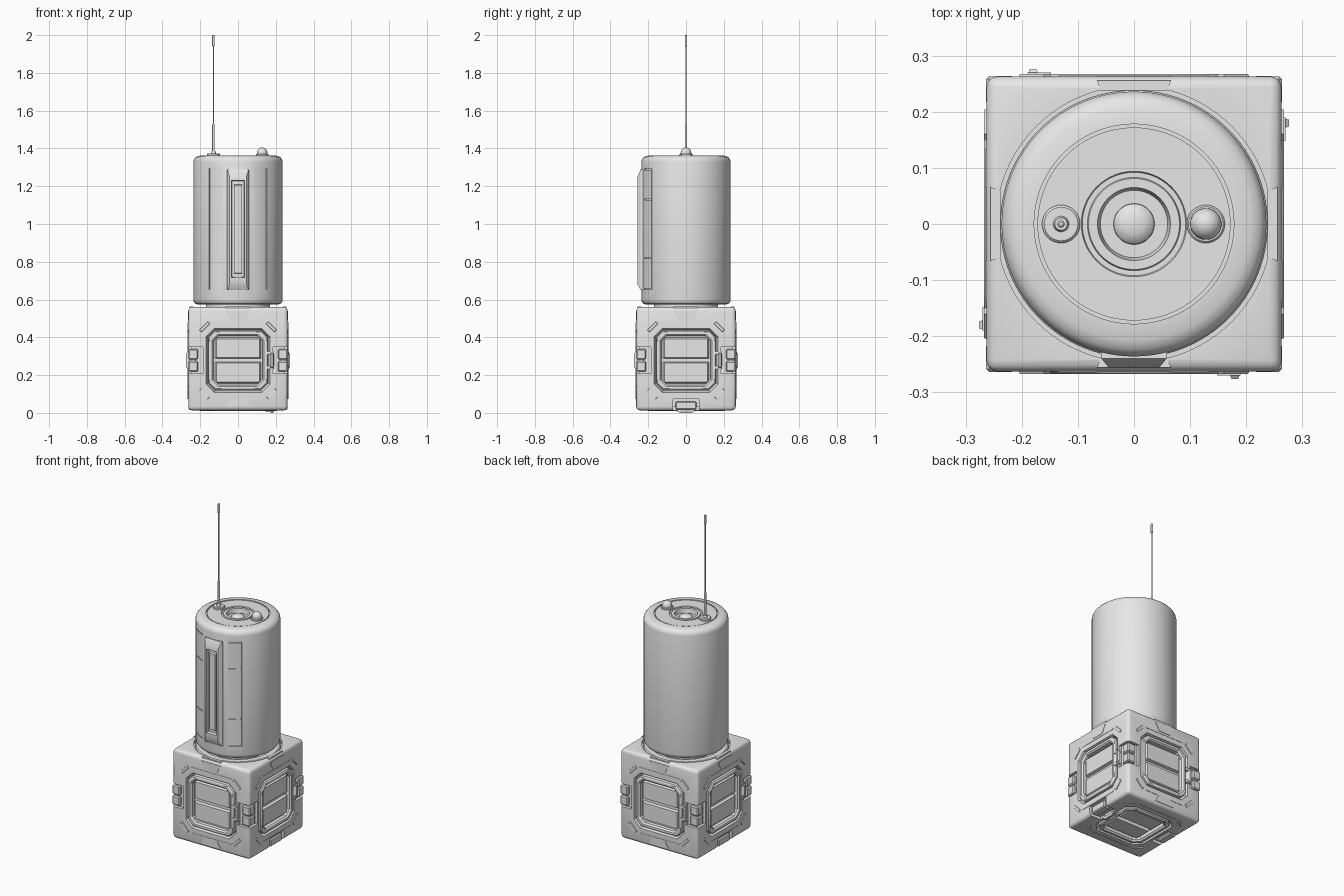
import bpy, bmesh, math
from mathutils import Matrix, Vector

old = bpy.data.objects.get("Cube")
if old:
    bpy.data.objects.remove(old, do_unlink=True)

grey = bpy.data.materials.new("light_grey")
grey.use_nodes = True
grey.diffuse_color = (0.8, 0.8, 0.8, 1)
grey.node_tree.nodes["Principled BSDF"].inputs["Base Color"].default_value = (0.8, 0.8, 0.8, 1)


def finish(bm, name, angle=30):
    bmesh.ops.recalc_face_normals(bm, faces=bm.faces)
    mesh = bpy.data.meshes.new(name)
    bm.to_mesh(mesh)
    bm.free()
    mesh.materials.append(grey)
    obj = bpy.data.objects.new(name, mesh)
    bpy.context.collection.objects.link(obj)
    smooth(obj, angle)
    return obj


def smooth(obj, angle=30):
    bpy.ops.object.select_all(action="DESELECT")
    obj.select_set(True)
    bpy.context.view_layer.objects.active = obj
    bpy.ops.object.shade_smooth_by_angle(angle=math.radians(angle))


def cut(obj, bm):
    cutter = finish(bm, "cutter")
    cutter.hide_render = True
    mod = obj.modifiers.new("cut", "BOOLEAN")
    mod.operation, mod.solver, mod.object = "DIFFERENCE", "EXACT", cutter
    mod.use_self = True
    bpy.context.view_layer.objects.active = obj
    bpy.ops.object.modifier_apply(modifier="cut")
    bpy.data.objects.remove(cutter, do_unlink=True)
    smooth(obj)


def octagon(w, h, c):
    return [(w - c, -h), (w, c - h), (w, h - c), (w - c, h),
            (c - w, h), (-w, h - c), (-w, c - h), (c - w, -h)]


def rect(u0, u1, v0, v1):
    return [(u0, v0), (u1, v0), (u1, v1), (u0, v1)]


def prism(bm, M, low, d0, d1, high=None):
    """Solid between polygon low at depth d0 and polygon high at depth d1."""
    a = [bm.verts.new(M @ Vector((u, v, d0))) for u, v in low]
    b = [bm.verts.new(M @ Vector((u, v, d1))) for u, v in (high or low)]
    bm.faces.new(a[::-1])
    bm.faces.new(b)
    for i in range(len(a)):
        j = (i + 1) % len(a)
        bm.faces.new((a[i], a[j], b[j], b[i]))


def frame(bm, M, loops):
    """Closed frame swept through a list of (polygon, depth) loops."""
    rows = [[bm.verts.new(M @ Vector((u, v, d))) for u, v in p] for p, d in loops]
    for r, row in enumerate(rows):
        nxt = rows[(r + 1) % len(rows)]
        for i in range(len(row)):
            j = (i + 1) % len(row)
            bm.faces.new((row[i], row[j], nxt[j], nxt[i]))


def lathe(name, profile, x=0, n=96):
    bm = bmesh.new()
    vs = [bm.verts.new((r, 0, z)) for r, z in profile]
    edges = [bm.edges.new(p) for p in zip(vs, vs[1:])]
    bmesh.ops.spin(bm, geom=vs + edges, cent=(0, 0, 0), axis=(0, 0, 1),
                   angle=math.tau, steps=n, use_duplicate=False)
    bmesh.ops.remove_doubles(bm, verts=bm.verts, dist=1e-5)
    bmesh.ops.translate(bm, verts=bm.verts, vec=(x, 0, 0))
    return finish(bm, name) if name else bm


# Local frames: u across, v up, d outwards
FRONT = Matrix.Rotation(math.pi / 2, 4, "X")
SIDES = [Matrix.Translation((0, 0, 0.278)) @ Matrix.Rotation(k * math.pi / 2, 4, "Z") @ FRONT
         for k in range(4)]
BOTTOM = Matrix.Translation((0, 0, 0.276)) @ Matrix.Rotation(math.pi, 4, "X")
FACES = SIDES + [BOTTOM]

# Base block with rounded edges, panel recesses, edge notches and round seat
bm = bmesh.new()
bmesh.ops.create_cube(bm, size=1)
bmesh.ops.scale(bm, vec=(0.526, 0.526, 0.547), verts=bm.verts)
bmesh.ops.translate(bm, vec=(0, 0, 0.2865), verts=bm.verts)
bmesh.ops.bevel(bm, geom=bm.edges[:], offset=0.02, segments=3, profile=0.5, affect="EDGES")
base = finish(bm, "base_block")
cut(base, lathe(None, [(0, 0.545), (0.246, 0.545), (0.246, 0.6), (0, 0.6)]))
for i, M in enumerate(FACES):
    bm = bmesh.new()
    prism(bm, M, octagon(0.16, 0.16, 0.04), 0.235, 0.27, octagon(0.172, 0.172, 0.045))
    cut(base, bm)
    bm = bmesh.new()
    for s in (-1, 1):
        prism(bm, M, rect(s * 0.185, s * 0.3, -0.07, 0.07), 0.245, 0.3)
    if i in (1, 3):
        prism(bm, M, rect(-0.07, 0.07, -0.3, -0.205), 0.245, 0.3)
    cut(base, bm)

# Panel frames, slats and trim on every exposed face of the block
frames, slats, trim, handles = (bmesh.new() for _ in range(4))
for i, M in enumerate(FACES):
    frame(frames, M, [(octagon(0.158, 0.158, 0.038), 0.23), (octagon(0.156, 0.156, 0.037), 0.262),
                      (octagon(0.15, 0.15, 0.035), 0.267), (octagon(0.138, 0.138, 0.032), 0.267),
                      (octagon(0.13, 0.13, 0.03), 0.258), (octagon(0.13, 0.13, 0.03), 0.23)])
    for s in (-1, 1):
        prism(slats, M, rect(-0.124, 0.124, s * 0.008, s * 0.124), 0.23, 0.252,
              rect(-0.114, 0.114, s * 0.014, s * 0.114))
        # Diagonal corner bars and thin edge strips
        for t in (-1, 1):
            R = M @ Matrix.Translation((s * 0.177, t * 0.177, 0)) @ Matrix.Rotation(-s * t * math.pi / 4, 4, "Z")
            prism(trim, R, rect(-0.036, 0.036, -0.011, 0.011), 0.255, 0.267, rect(-0.03, 0.03, -0.007, 0.007))
        prism(trim, M, rect(-0.135, 0.135, s * 0.198, s * 0.204), 0.255, 0.265)
    # Tapered tabs on the upper and lower edges
    if i < 4:
        prism(trim, M, [(-0.04, 0.212), (0.04, 0.212), (0.066, 0.262), (-0.066, 0.262)], 0.25, 0.2655)
        if i in (0, 2):
            prism(trim, M, [(-0.066, -0.245), (0.066, -0.245), (0.04, -0.2), (-0.04, -0.2)], 0.25, 0.2655)
        top = Matrix.Rotation(i * math.pi / 2, 4, "Z")
        prism(trim, top, [(-0.066, -0.256), (0.066, -0.256), (0.06, -0.238), (-0.06, -0.238)], 0.54, 0.562)
    # Grab handle beside the panel
    prism(handles, M, rect(0.168, 0.19, -0.045, 0.045), 0.262, 0.276, rect(0.174, 0.186, -0.035, 0.035))
    for s in (-1, 1):
        prism(handles, M, rect(0.148, 0.19, s * 0.03, s * 0.046), 0.25, 0.27)
finish(frames, "panel_frames")
finish(slats, "panel_slats")
finish(trim, "block_trim")
finish(handles, "panel_handles")

# Latches in the edge notches
bm = bmesh.new()
for M in SIDES:
    for v in (-0.032, 0.032):
        prism(bm, M, rect(0.212, 0.264, v - 0.028, v + 0.028), 0.212, 0.264)
    prism(bm, M, rect(0.222, 0.256, -0.06, 0.06), 0.222, 0.256)
for s in (-1, 1):
    prism(bm, BOTTOM, rect(s * 0.215, s * 0.262, -0.055, 0.055), 0.215, 0.26)
bmesh.ops.bevel(bm, geom=bm.edges[:], offset=0.006, segments=1, affect="EDGES")
finish(bm, "edge_latches")

# Neck and seating ring
lathe("neck", [(0, 0.54), (0.17, 0.54), (0.17, 0.58), (0, 0.58)])
lathe("seat_ring", [(0.2, 0.54), (0.238, 0.54), (0.238, 0.552), (0.232, 0.557), (0.2, 0.557), (0.2, 0.54)])

# Main canister with a stepped lid
canister = lathe("canister", [
    (0, 0.573), (0.212, 0.573), (0.226, 0.578), (0.234, 0.589), (0.236, 0.6),
    (0.236, 1.33), (0.233, 1.343), (0.224, 1.354), (0.208, 1.361), (0.178, 1.363),
    (0.178, 1.354), (0.172, 1.354), (0.172, 1.361), (0.094, 1.361), (0.092, 1.355),
    (0.083, 1.355), (0.081, 1.361), (0.065, 1.361), (0.06, 1.335), (0.038, 1.335), (0, 1.335)])
lathe("lid_button", [(0.037, 1.33), (0.036, 1.342), (0.03, 1.349), (0.018, 1.354), (0, 1.356)], n=48)


# Seams of the curved front cover
def sector(bm, a0, a1, z0, z1, n):
    inner, outer = [], []
    for k in range(n + 1):
        a = math.radians(a0 + (a1 - a0) * k / n)
        inner.append((0.23 * math.sin(a), -0.23 * math.cos(a)))
        outer.append((0.25 * math.sin(a), -0.25 * math.cos(a)))
    prism(bm, Matrix.Identity(4), inner + outer[::-1], z0, z1)


for s in (-1, 1):
    bm = bmesh.new()
    for z in (0.655, 0.82, 1.13, 1.29):
        sector(bm, s * 22, s * 39.6, z - 0.003, z + 0.003, 8)
    cut(canister, bm)
    bm = bmesh.new()
    sector(bm, s * 39, s * 40.2, 0.652, 1.293, 1)
    cut(canister, bm)

# Raised front spine with a long slot and an inner bar
bm = bmesh.new()
frame(bm, FRONT, [(rect(-0.06, 0.06, 0.65, 1.29), 0.215), (rect(-0.058, 0.058, 0.65, 1.29), 0.24),
                  (rect(-0.044, 0.044, 0.68, 1.25), 0.257), (rect(-0.034, 0.034, 0.716, 1.23), 0.257),
                  (rect(-0.031, 0.031, 0.72, 1.226), 0.215)])
finish(bm, "front_spine")
bm = bmesh.new()
prism(bm, FRONT, rect(-0.025, 0.025, 0.73, 1.216), 0.2, 0.25, rect(-0.02, 0.02, 0.74, 1.206))
finish(bm, "spine_bar")

# Antenna and lamp on the lid
lathe("antenna_base", [(0.034, 1.355), (0.034, 1.37), (0.03, 1.374), (0.014, 1.374),
                       (0.011, 1.387), (0, 1.387)], -0.13, 32)
lathe("antenna_rod", [(0.0065, 1.37), (0.0065, 1.525), (0.0035, 1.53), (0.0035, 1.94),
                      (0.0065, 1.943), (0.0065, 1.997), (0.004, 2.0), (0, 2.0)], -0.13, 16)
lathe("lamp_base", [(0.034, 1.355), (0.034, 1.368), (0.031, 1.371), (0, 1.371)], 0.128, 32)
dome = [(0.028 * math.cos(k * math.pi / 16), 1.377 + 0.028 * math.sin(k * math.pi / 16)) for k in range(8)]
lathe("lamp_dome", [(0.028, 1.365)] + dome + [(0, 1.405)], 0.128, 32)
